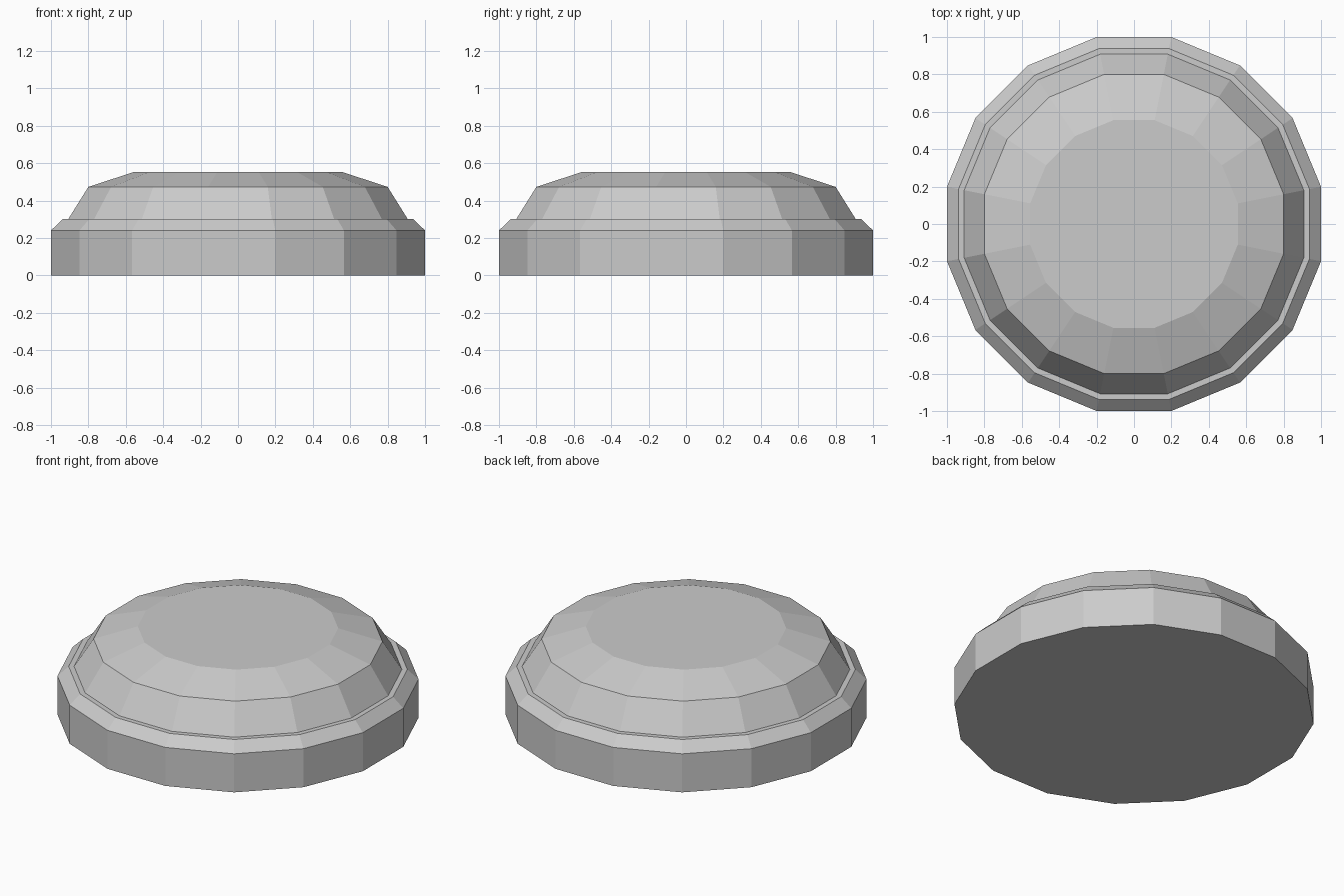
import bpy, bmesh, math

default = bpy.data.objects.get("Cube")
if default:
    bpy.data.objects.remove(default, do_unlink=True)

SIDES = 16
# Distance from the axis to each flat side, and height
PROFILE = [(1.0, 0.0), (1.0, 0.24), (0.938, 0.30), (0.908, 0.30),
           (0.80, 0.473), (0.555, 0.553)]


def make_material(name, colour):
    mat = bpy.data.materials.new(name)
    mat.use_nodes = True
    mat.diffuse_color = colour
    mat.node_tree.nodes["Principled BSDF"].inputs["Base Color"].default_value = colour
    return mat


def ring(bm, apothem, z):
    radius = apothem / math.cos(math.pi / SIDES)
    angles = [(i + 0.5) * math.tau / SIDES for i in range(SIDES)]
    return [bm.verts.new((radius * math.cos(a), radius * math.sin(a), z)) for a in angles]


def make_turned(name, profile, mat):
    bm = bmesh.new()
    rings = [ring(bm, r, z) for r, z in profile]
    # Side bands
    for low, high in zip(rings, rings[1:]):
        for i in range(SIDES):
            j = (i + 1) % SIDES
            bm.faces.new((low[i], low[j], high[j], high[i]))
    # Flat underside and top
    bm.faces.new(rings[0][::-1])
    bm.faces.new(rings[-1])
    mesh = bpy.data.meshes.new(name)
    bm.to_mesh(mesh)
    bm.free()
    mesh.materials.append(mat)
    obj = bpy.data.objects.new(name, mesh)
    bpy.context.collection.objects.link(obj)
    return obj


# Stepped, faceted dome on a chamfered collar
make_turned("stepped_dome", PROFILE, make_material("light_grey", (0.6, 0.6, 0.6, 1.0)))
